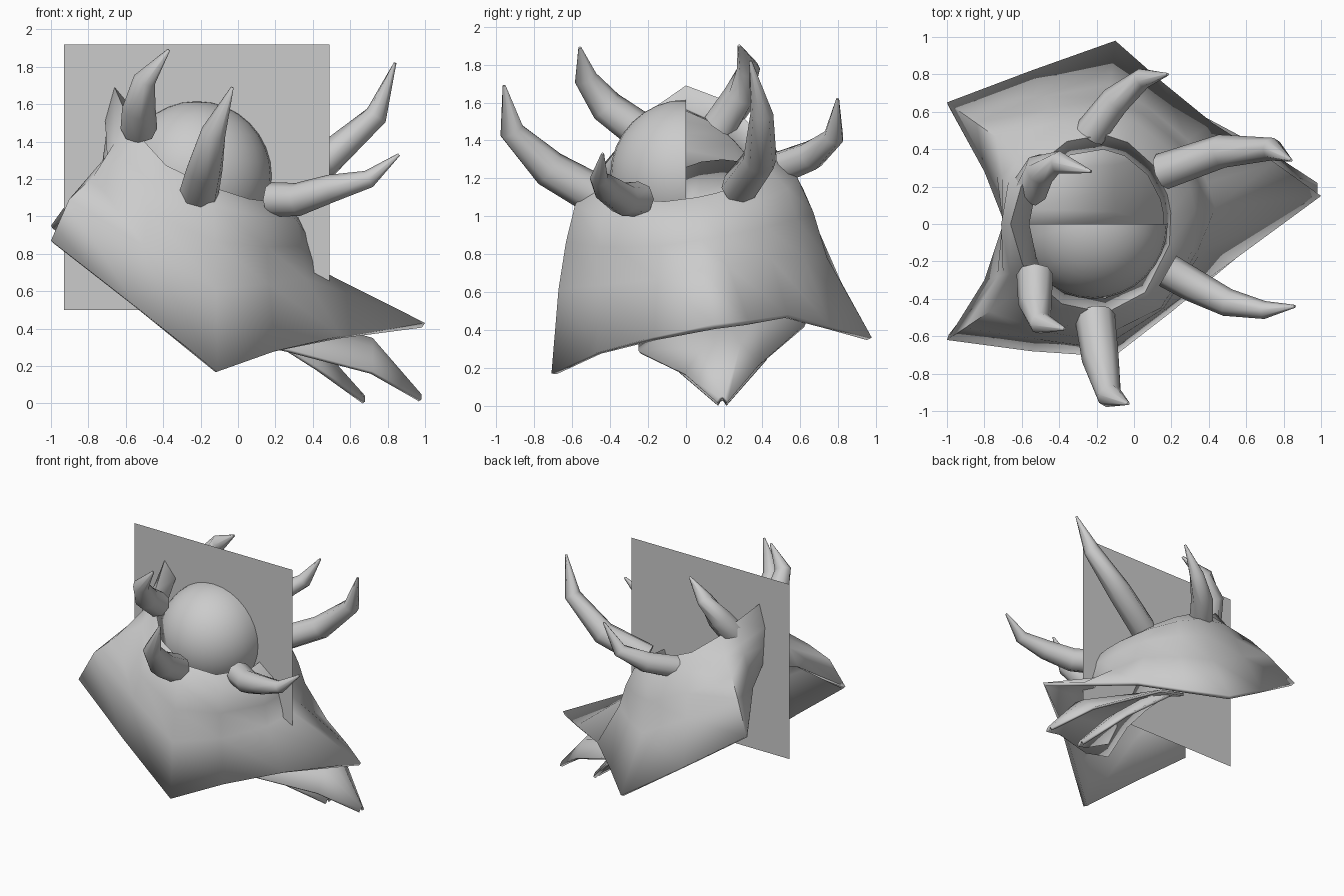
import bpy, bmesh, math
from mathutils import Vector

if "Cube" in bpy.data.objects:
    bpy.data.objects.remove(bpy.data.objects["Cube"])

grey = bpy.data.materials.new("light grey")
grey.use_nodes = True
grey.diffuse_color = (0.6, 0.6, 0.6, 1)
grey.node_tree.nodes["Principled BSDF"].inputs["Base Color"].default_value = grey.diffuse_color


def add_object(name, bm, smooth=35):
    mesh = bpy.data.meshes.new(name)
    bm.to_mesh(mesh)
    bm.free()
    mesh.materials.append(grey)
    ob = bpy.data.objects.new(name, mesh)
    bpy.context.collection.objects.link(ob)
    bpy.ops.object.select_all(action="DESELECT")
    ob.select_set(True)
    bpy.context.view_layer.objects.active = ob
    bpy.ops.object.shade_smooth_by_angle(angle=math.radians(smooth))
    return ob


def loft(rows, closed=False):
    """Skin equal-length rows of points with quads."""
    bm = bmesh.new()
    grid = [[bm.verts.new(p) for p in row] for row in rows]
    count = len(grid[0])
    for a, b in zip(grid, grid[1:]):
        for i in range(count if closed else count - 1):
            j = (i + 1) % count
            bm.faces.new((a[i], b[i], b[j], a[j]))
    return bm


def thicken(ob, depth):
    mod = ob.modifiers.new("thickness", "SOLIDIFY")
    mod.thickness = depth
    mod.offset = -1


# Draped collar: hem points with the outward reach of the side halfway down
hem = [(-.11, -.71, .17, .7), (.2, -.47, .28, .4), (.55, -.18, .36, .2),
       (1, .15, .43, .16), (.75, .33, .45, .2), (.42, .54, .48, .4),
       (.15, .76, .42, .4), (-.1, .98, .36, .4), (-.55, .82, .65, .5),
       (-1, .65, .95, .6), (-.8, .28, 1.15, .5), (-.69, 0, 1.2, .5),
       (-.8, -.3, 1.1, .5), (-1, -.62, .87, .75), (-.55, -.68, .52, .6)]
rows = [[] for _ in range(6)]
for x, y, z, reach in hem:
    a = math.atan2(y, x + .2)
    c, s = math.cos(a), math.sin(a)
    bump = max(0, -c) ** 4
    rim_z = 1.25 - .16 * c + .07 * s + .28 * bump
    rim = Vector((-.2 + .4 * c - .06 * bump, .48 * s, rim_z))
    inner = Vector((-.2 + .36 * c, .4 * s, rim_z - .12))
    shoulder = Vector((-.2 + (.53 - .02 * bump) * c, .59 * s, rim_z - .1 - .08 * bump))
    end = Vector((x, y, z))
    middle = shoulder.lerp(end, reach)
    middle.z = (shoulder.z + z) / 2
    upper = shoulder.lerp(end, reach * .55)
    upper.z = shoulder.z * .78 + z * .22
    for row, p in zip(rows, (inner, rim, shoulder, upper, middle, end)):
        row.append(p)
collar = add_object("collar", loft(rows, True), 45)
thicken(collar, .03)


# Drooping petals under the pointed side; the inner one climbs behind the ball
def petal(name, stations):
    rows = []
    for x, half, mid, edge, tilt in stations:
        rows.append([(x, .19 + half * t, mid + (edge - mid) * t * t + tilt * max(t, 0))
                     for t in (-1, -.5, 0, .5, 1)])
    thicken(add_object(name, loft(rows), 50), .02)


petal("outer_petal", [(.05, .44, .55, .34, .14), (.27, .44, .48, .29, .14),
                      (.72, .2, .35, .17, .05), (.98, .03, .05, .02, 0)])
petal("inner_petal", [(-.56, .22, 1.3, 1.25, 0), (-.1, .25, 1.08, 1.03, 0),
                      (.1, .36, .6, .4, .1), (.43, .24, .32, .19, .06), (.68, .03, .04, .01, 0)])

# Front half of the ball
bm = bmesh.new()
bmesh.ops.create_uvsphere(bm, u_segments=32, v_segments=16, radius=.4)
bmesh.ops.bisect_plane(bm, geom=bm.verts[:] + bm.edges[:] + bm.faces[:],
                       plane_co=(0, 0, 0), plane_no=(0, 1, 0), clear_outer=True)
add_object("half_ball", bm).location = (-.22, 0, 1.215)

# Upright square panel
bm = loft([[(-.93, 0, 1.92), (.49, 0, 1.92)], [(-.93, 0, .5), (.49, 0, .5)]])
add_object("square_panel", bm)


# Curved horns around the rim
def horn(name, path, radius):
    points = [Vector(p) for p in path]
    rows = []
    for i, p in enumerate(points):
        along = (points[min(i + 1, len(points) - 1)] - points[max(i - 1, 0)]).normalized()
        side = along.cross(Vector((0, 0, 1))).normalized()
        up = side.cross(along)
        t = i / (len(points) - 1)
        r = radius * (1 - t ** 2.2) + .008
        rows.append([p + r * (side * math.cos(k * math.pi / 4) + up * math.sin(k * math.pi / 4))
                     for k in range(8)])
    bm = loft(rows, True)
    bmesh.ops.holes_fill(bm, edges=[e for e in bm.edges if e.is_boundary])
    bmesh.ops.recalc_face_normals(bm, faces=bm.faces)
    add_object(name, bm, 50)


horn("left_back_horn", [(.15, .28, 1.15), (.47, .39, 1.3), (.74, .4, 1.54), (.84, .34, 1.82)], .09)
horn("left_front_horn", [(.18, -.25, 1.09), (.32, -.33, 1.09), (.5, -.42, 1.15), (.7, -.46, 1.2), (.86, -.44, 1.33)], .085)
horn("front_horn", [(-.21, -.49, 1.12), (-.18, -.72, 1.25), (-.13, -.92, 1.45), (-.03, -.96, 1.69)], .1)
horn("right_front_horn", [(-.53, -.27, 1.47), (-.53, -.42, 1.58), (-.5, -.53, 1.73), (-.37, -.56, 1.89)], .09)
horn("right_back_horn", [(-.56, .18, 1.48), (-.5, .29, 1.64), (-.4, .33, 1.78), (-.23, .28, 1.9)], .09)
horn("back_horn", [(-.24, .48, 1.25), (-.1, .66, 1.32), (.05, .78, 1.42), (.18, .8, 1.62)], .08)
